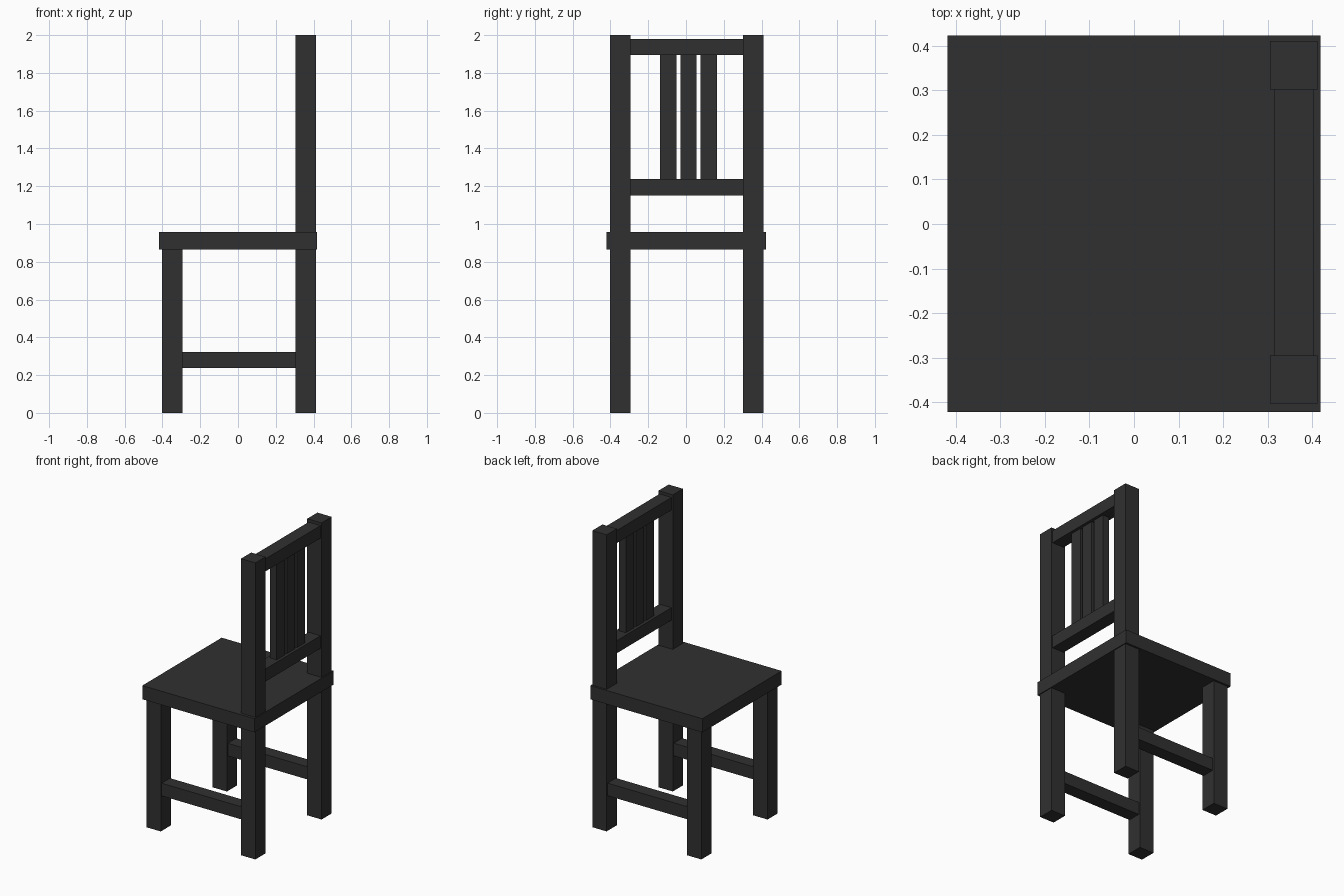
import bpy

if "Cube" in bpy.data.objects:
    bpy.data.objects.remove(bpy.data.objects["Cube"])

charcoal = bpy.data.materials.new("charcoal")
charcoal.diffuse_color = (0.03, 0.03, 0.03, 1)
charcoal.use_nodes = True
charcoal.node_tree.nodes["Principled BSDF"].inputs["Base Color"].default_value = charcoal.diffuse_color


def box(name, x, y, z):
    """Box spanning the (min, max) range on each axis."""
    spans = (x, y, z)
    bpy.ops.mesh.primitive_cube_add(size=1, location=[(a + b) / 2 for a, b in spans])
    ob = bpy.context.object
    ob.name = name
    ob.scale = [b - a for a, b in spans]
    bpy.ops.object.transform_apply(location=False, rotation=False, scale=True)
    ob.data.materials.append(charcoal)
    return ob


FRONT = (-0.402, -0.294)
BACK = (0.305, 0.412)
SEAT_Z = (0.866, 0.958)

# Seat board
box("seat", (-0.418, 0.418), (-0.422, 0.423), SEAT_Z)

# Legs, back posts and side stretchers on each side
sides = (("right", (-0.403, -0.295), (-0.394, -0.305)),
         ("left", (0.302, 0.410), (0.311, 0.400)))
for side, leg_y, stretcher_y in sides:
    box(f"front_leg_{side}", FRONT, leg_y, (0, SEAT_Z[0]))
    box(f"back_leg_{side}", BACK, leg_y, (0, SEAT_Z[0]))
    box(f"back_post_{side}", BACK, leg_y, (SEAT_Z[1], 2.0))
    box(f"stretcher_{side}", (FRONT[1], BACK[0]), stretcher_y, (0.237, 0.322))

# Backrest rails between the posts
LOWER, UPPER = (1.152, 1.237), (1.895, 1.98)
for name, z in (("lower_rail", LOWER), ("top_rail", UPPER)):
    box(name, (0.315, 0.404), (-0.295, 0.302), z)

# Three upright slats
for i in range(3):
    y = 0.013 + (i - 1) * 0.107
    box(f"slat_{i + 1}", (0.335, 0.385), (y - 0.043, y + 0.043), (LOWER[1], UPPER[0]))
